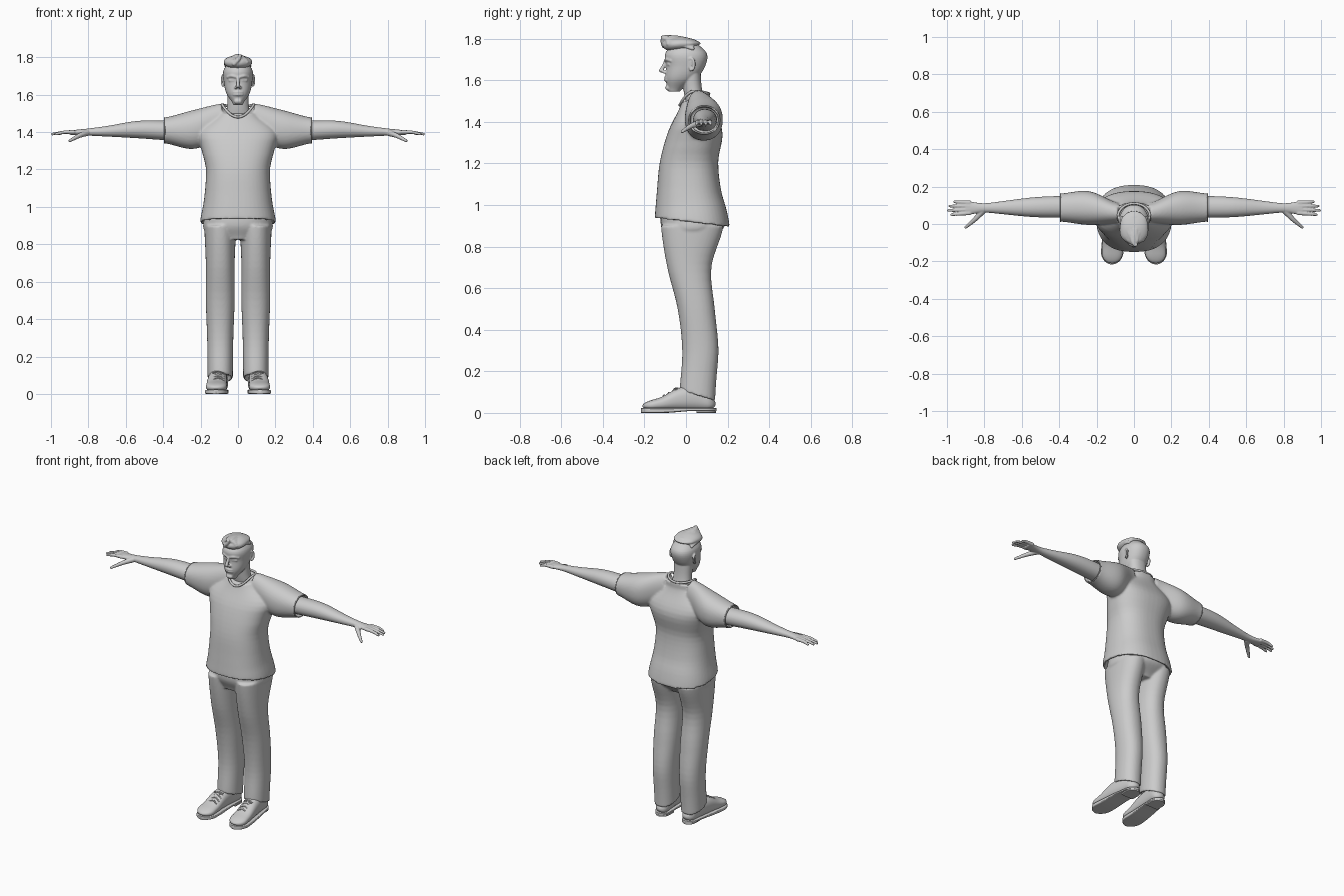
import bpy, bmesh, math, random
from mathutils import Matrix, Vector

if "Cube" in bpy.data.objects:
    bpy.data.objects.remove(bpy.data.objects["Cube"])
random.seed(4)

grey = bpy.data.materials.new("plain grey")
grey.use_nodes = True
grey.diffuse_color = (0.6, 0.6, 0.6, 1)
grey.node_tree.nodes["Principled BSDF"].inputs["Base Color"].default_value = grey.diffuse_color

turn = [math.tau * k / 48 for k in range(48)]


def sample(values, u):
    """Smooth value at u, from 0 to 1, along evenly spaced values."""
    last = len(values) - 1
    if last == 0:
        return values[0]
    i = min(int(u * last), last - 1)
    t = u * last - i
    before, start, end, after = (values[min(max(i + k, 0), last)] for k in (-1, 0, 1, 2))
    slope_in, slope_out = (end - before) / 2, (after - start) / 2
    ease = t * t * (3 - 2 * t)
    return (start + (end - start) * ease + slope_in * t * (1 - t) ** 2
            - slope_out * t * t * (1 - t))


def rounding(distance, length):
    """Elliptical closing factor near a rounded end."""
    if distance >= length:
        return 1
    return max(math.sqrt(1 - (1 - distance / length) ** 2), 0.1)


def loft(bm, axis, start, end, mid, half, low, high, power=2.2, side=1,
         tilt=0, end_tilt=0, lip=0, dome=(0, 0), flat=False, rows=28):
    """Skin rounded sections along an axis; lip hollows out the first end."""
    sections = []
    for i in range(rows + 1):
        u = (1 - math.cos(math.pi * i / rows)) / 2
        close = rounding(u, dome[0]) * rounding(1 - u, dome[1])
        bottom, top = sample(low, u), sample(high, u)
        depth = (top - bottom) / 2 * (1 if flat else close)
        slope = tilt if i == 0 else end_tilt if i == rows else tilt * max(0, 1 - 8 * u)
        sections.append((start + (end - start) * u, sample(mid, u), sample(half, u) * close,
                         (bottom + top) / 2, depth, slope))
    if lip:
        t, a, wide, b, deep, slope = sections[0]
        inward = math.copysign(0.03, end - start)
        rim = [(t + step, a, wide - lip, b, deep - lip, slope) for step in (inward, 0)]
        sections = rim + sections
    rings = []
    for t, a, wide, b, deep, slope in sections:
        ring = []
        for angle in turn:
            c, s = math.cos(angle), math.sin(angle)
            p = a + wide * math.copysign(abs(c) ** (2 / power), c)
            q = b + deep * math.copysign(abs(s) ** (2 / power), s)
            along = t + slope * q
            x, y, z = {"x": (along, p, q), "y": (p, along, q), "z": (p, q, along)}[axis]
            ring.append(bm.verts.new((x * side, y, z)))
        rings.append(ring)
    for r, q in zip(rings, rings[1:]):
        for k in range(len(turn)):
            bm.faces.new((r[k - 1], r[k], q[k], q[k - 1]))
    bm.faces.new(rings[0])
    bm.faces.new(rings[-1])


def strand(bm, points, thick, thin, steps=16):
    """Tapering rounded strand through the points."""
    for i in range(steps + 1):
        u = i / steps
        place = Vector([sample(values, u) for values in zip(*points)])
        bmesh.ops.create_icosphere(bm, subdivisions=2, radius=thick + (thin - thick) * u,
                                   matrix=Matrix.Translation(place))


def add_object(name, data, mirror):
    data.materials.append(grey)
    ob = bpy.data.objects.new(name, data)
    bpy.context.collection.objects.link(ob)
    if mirror:
        ob.modifiers.new("mirror", "MIRROR").use_mirror_merge = False
    return ob


def finish(name, bm, voxel=0, smooth=2, mirror=False):
    """Turn the built pieces into one object, fused when a voxel size is given."""
    bmesh.ops.recalc_face_normals(bm, faces=bm.faces)
    mesh = bpy.data.meshes.new(name)
    bm.to_mesh(mesh)
    bm.free()
    mesh.shade_smooth()
    mesh.set_sharp_from_angle(angle=1)
    ob = add_object(name, mesh, mirror)
    if voxel:
        fuse = ob.modifiers.new("fuse", "REMESH")
        fuse.mode, fuse.voxel_size, fuse.use_smooth_shade = "VOXEL", voxel, True
        soften = ob.modifiers.new("soften", "SMOOTH")
        soften.factor, soften.iterations = 0.5, smooth


def cord(name, lines, radius, cyclic=False, mirror=False):
    curve = bpy.data.curves.new(name, "CURVE")
    curve.dimensions, curve.bevel_depth, curve.bevel_resolution = "3D", radius, 2
    for line in lines:
        spline = curve.splines.new("POLY")
        spline.points.add(len(line) - 1)
        for point, place in zip(spline.points, line):
            point.co = (*place, 1)
        spline.use_cyclic_u = cyclic
    add_object(name, curve, mirror)


# Shirt: body and two sleeves, hollow at the hems
bm = bmesh.new()
loft(bm, "z", 0.92, 1.5, mid=[0], half=[.203, .185, .174, .172, .195, .21, .1],
     low=[-.15, -.14, -.125, -.085, -.02], high=[.21, .17, .155, .175, .115],
     power=2.4, tilt=-.12, end_tilt=.3, lip=.014)
for side in (1, -1):
    loft(bm, "x", .395, .085, mid=[.088, .085, .06], half=[.075, .09, .055],
         low=[1.34, 1.31, 1.36], high=[1.478, 1.517, 1.552], side=side, lip=.009)
finish("shirt", bm, voxel=.007, smooth=3)

# Neckband and sleeve edges
neckband = []
for a in turn:
    drop = .067 if math.sin(a) < 0 else .012
    neckband.append((.085 * math.cos(a), .04 + .07 * math.sin(a), 1.547 - drop * math.sin(a) ** 2))
cord("neckband", [neckband], .007, cyclic=True)
cuff = [(.392, .088 + .073 * math.cos(a), 1.409 + .067 * math.sin(a)) for a in turn]
cord("sleeve_edges", [cuff], .004, cyclic=True, mirror=True)

# Trousers: hips and two legs
bm = bmesh.new()
loft(bm, "z", .825, .97, mid=[0], half=[.12, .18, .184, .17],
     low=[-.09, -.12, -.12], high=[.12, .185, .17])
for side in (1, -1):
    loft(bm, "z", .1, .9, mid=[.095], half=[.067, .07, .077, .077, .085],
         low=[-.03, -.018, -.04, -.09, -.12], high=[.14, .156, .138, .122, .18],
         side=side, tilt=-.3, lip=.012)
finish("trousers", bm, voxel=.007, smooth=3)

# Shoes: uppers, soles with heels, and laces
bm = bmesh.new()
loft(bm, "y", -.21, .142, mid=[.117, .11, .094], half=[.057, .052, .042],
     low=[.012], high=[.055, .075, .12, .125, .075], power=2.4, dome=(.16, .12))
finish("shoe_uppers", bm, mirror=True)
bm = bmesh.new()
loft(bm, "y", -.216, .147, mid=[.118, .11, .095], half=[.062, .056, .046],
     low=[0, 0, .009, .009], high=[.023], power=6, dome=(.2, .15), flat=True)
loft(bm, "y", .05, .145, mid=[.095], half=[.045], low=[0], high=[.012],
     power=6, dome=(0, .5), flat=True)
finish("shoe_soles", bm, mirror=True)
laces = []
for i in range(4):
    for slant in (-.008, .008):
        laces.append([(.107 + .034 * u, -.105 + .022 * i + slant * u, .086 + .011 * i - .018 * u * u)
                      for u in (-1, -.5, 0, .5, 1)])
for side in (1, -1):
    laces.append([(.107 + side * .026 * math.sin(a / 2), -.045 - .012 * math.sin(a),
                   .12 - .008 * math.sin(a / 2)) for a in turn])
cord("shoe_laces", laces, .0035, mirror=True)

# Arms with hands, fingers and thumbs
bm = bmesh.new()
loft(bm, "x", .35, .9, mid=[.092, .085], half=[.058, .057, .053, .044, .033, .025, .038],
     low=[1.355, 1.367, 1.377, 1.385], high=[1.46, 1.46, 1.43, 1.41], power=2.1)
for k, tip in enumerate((.975, .993, .985, .96)):
    root, point = .058 + .019 * k, .05 + .023 * k
    strand(bm, [(.88, root, 1.4), (.93, (root + point) / 2, 1.399), (tip, point, 1.389)], .012, .0075)
strand(bm, [(.81, .068, 1.395), (.85, .025, 1.38), (.9, -.018, 1.353)], .018, .008)
finish("arms", bm, voxel=.004, mirror=True)

# Head: neck, skull and jaw
bm = bmesh.new()
loft(bm, "z", 1.43, 1.65, mid=[0], half=[.08, .058, .06], low=[.01, -.01, -.02], high=[.115, .08, .07])
loft(bm, "z", 1.545, 1.79, mid=[0], half=[.025, .062, .076, .078, .042],
     low=[-.085, -.098, -.095, -.1, -.05], high=[-.03, .05, .092, .1, .045])
# Nose, lips and chin
strand(bm, [(0, -.098, 1.693), (0, -.108, 1.668), (0, -.12, 1.647)], .008, .0105)
for height in (1.613, 1.6):
    strand(bm, [(-.022, -.092, height), (0, -.1, height), (.022, -.092, height)], .006, .006)
strand(bm, [(-.008, -.086, 1.564), (.008, -.086, 1.564)], .014, .014)
# Nostrils, brows, eyes and ears
for side in (1, -1):
    strand(bm, [(side * .01, -.106, 1.64), (side * .013, -.102, 1.638)], .0085, .0075)
    strand(bm, [(side * .012, -.097, 1.695), (side * .034, -.092, 1.7), (side * .055, -.072, 1.694)],
           .008, .008)
    strand(bm, [(side * .022, -.086, 1.676), (side * .042, -.078, 1.676)], .009, .009)
    rim = [(side * (.08 + .006 * math.sin(a)), .024 + .016 * math.sin(a), 1.677 - .028 * math.cos(a))
           for a in turn[:32:4]]
    strand(bm, rim, .007, .006)
    strand(bm, [(side * .074, .02, 1.66), (side * .076, .025, 1.69)], .008, .009)
finish("head", bm, voxel=.004)

# Hair: swept-up mass with loose strands ending in a forelock
bm = bmesh.new()
loft(bm, "y", -.113, .07, mid=[0], half=[.05, .075, .072, .055],
     low=[1.74, 1.74, 1.765], high=[1.8, 1.81, 1.79], power=2, dome=(.25, .25))
for i in range(-7, 8):
    x = .009 * i
    fall = 9 * x * x
    jog = random.uniform(-.006, .006)
    strand(bm, [(x, .035 + jog, 1.788 - fall), (x + jog, -.03, 1.805 - fall),
                (x * .75 - jog, -.085, 1.81 - fall), (x / 2 + jog, abs(x) / 2 - .115, 1.805 - fall + jog)],
           .0095, .007, steps=22)
strand(bm, [(-.02, -.105, 1.765), (0, -.113, 1.785), (.012, -.112, 1.808)], .012, .008)
finish("hair", bm, voxel=.004, smooth=1)
